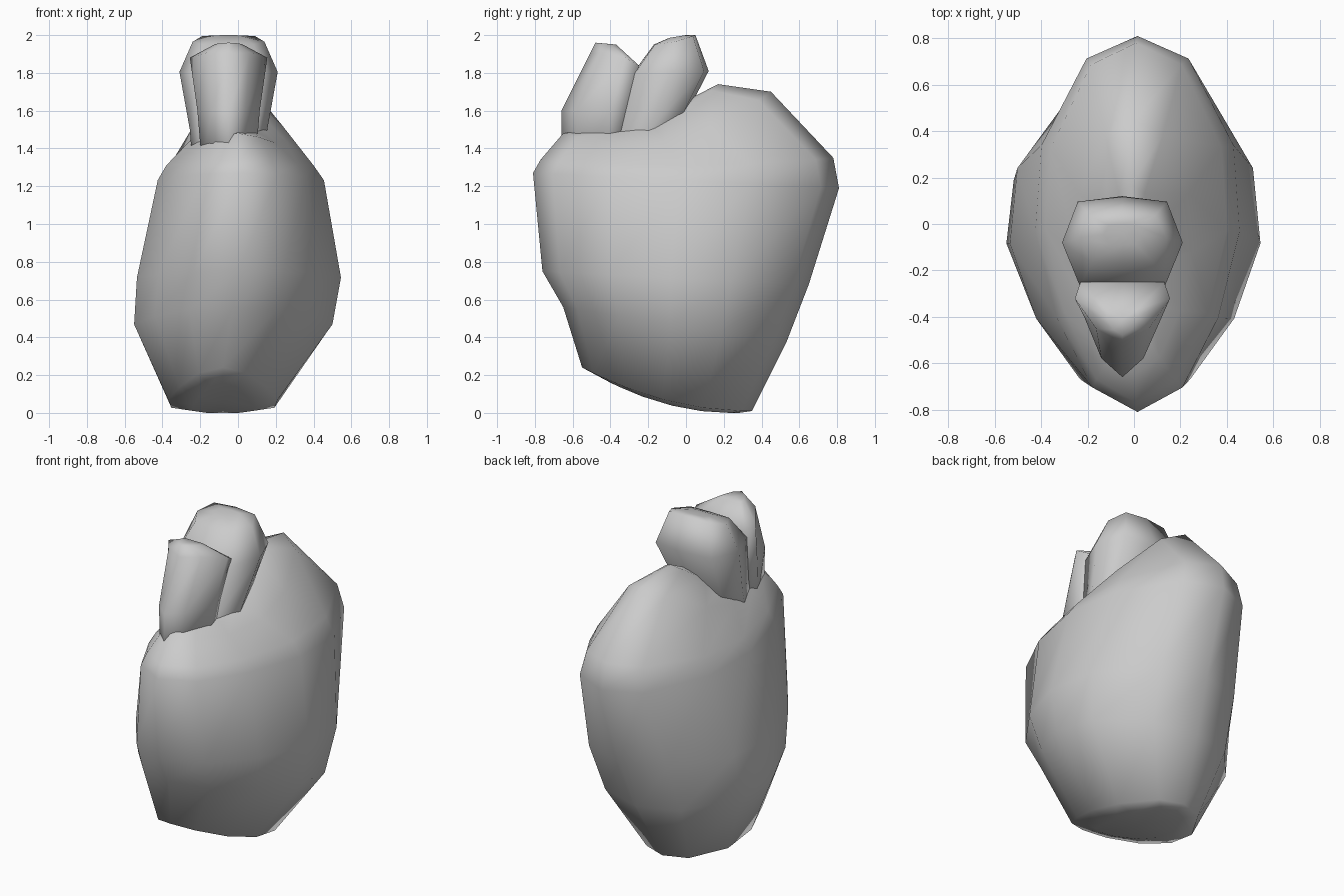
import bpy, bmesh, math

if "Cube" in bpy.data.objects:
    bpy.data.objects.remove(bpy.data.objects["Cube"])


def loft(name, half, rings, angle):
    """Tilted rings: (front y, front z, back y, back z, centre x, half width, sag)."""
    shape = half + [(-u, v) for u, v in reversed(half[1:-1])]
    bm = bmesh.new()
    loops = []
    for fy, fz, by, bz, cx, w, sag in rings:
        loop = []
        for u, v in shape:
            t = (v + 1) / 2
            z = fz + (bz - fz) * t - sag * (1 - v * v)
            loop.append(bm.verts.new((cx + u * w, fy + (by - fy) * t, z)))
        loops.append(loop)
    n = len(shape)
    for a, b in zip(loops, loops[1:]):
        for i in range(n):
            j = (i + 1) % n
            bm.faces.new((a[i], a[j], b[j], b[i]))
    # caps fanned from the ring centre
    for loop in (loops[0], loops[-1]):
        f = bm.faces.new(loop)
        bmesh.ops.poke(bm, faces=[f])
    bmesh.ops.recalc_face_normals(bm, faces=bm.faces)
    me = bpy.data.meshes.new(name)
    bm.to_mesh(me)
    bm.free()
    ob = bpy.data.objects.new(name, me)
    bpy.context.collection.objects.link(ob)
    bpy.ops.object.select_all(action='DESELECT')
    ob.select_set(True)
    bpy.context.view_layer.objects.active = ob
    bpy.ops.object.shade_smooth_by_angle(angle=math.radians(angle))
    return ob


# Main heart body: pointed-oval sections, narrow ridge rising to the back
loft("heart_body",
     [(0, -1), (.44, -.87), (.79, -.5), (1, -.04), (.94, .42), (.50, .88), (0, 1)],
     [(-.40, .16, .28, .00, -.08, .16, .045),
      (-.55, .24, .35, .01, -.08, .29, .06),
      (-.65, .56, .53, .37, -.025, .525, 0),
      (-.76, .75, .65, .68, .005, .54, 0),
      (-.81, 1.27, .81, 1.19, .015, .44, 0),
      (-.77, 1.34, .78, 1.35, .01, .39, .035),
      (-.65, 1.48, .45, 1.70, .0, .25, .14),
      (-.50, 1.50, .17, 1.74, -.01, .11, .08)], 120)

# Front vessel: prow-shaped, flaring upward
loft("front_vessel",
     [(0, -1), (.55, -.55), (1, .45), (.88, 1), (0, 1)],
     [(-.66, 1.30, -.34, 1.30, -.05, .14, 0),
      (-.66, 1.60, -.30, 1.60, -.05, .165, 0),
      (-.51, 1.90, -.25, 1.84, -.05, .205, -.03),
      (-.48, 1.96, -.37, 1.95, -.05, .07, 0)], 120)

# Rear vessel: wider, leaning back
loft("rear_vessel",
     [(0, -1), (.70, -.95), (1, 0), (.74, .88), (0, 1)],
     [(-.40, 1.30, -.12, 1.30, -.05, .19, 0),
      (-.35, 1.50, -.04, 1.50, -.05, .205, 0),
      (-.28, 1.80, .12, 1.81, -.05, .26, 0),
      (-.17, 1.95, .05, 2.00, -.05, .19, .01),
      (-.09, 1.985, .0, 2.00, -.05, .08, 0)], 120)
